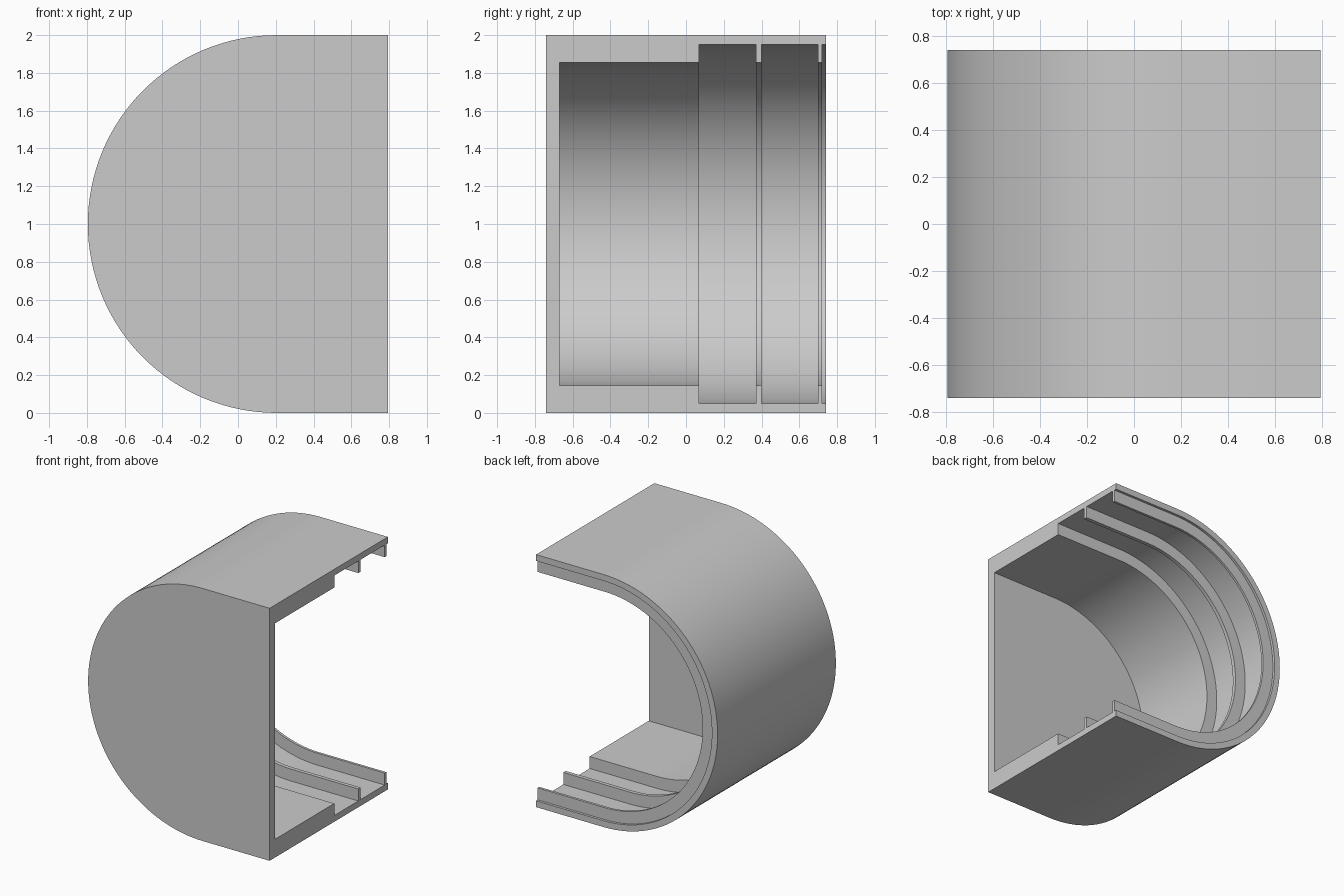
import bpy, bmesh
from math import pi, sin, cos

cube = bpy.data.objects.get("Cube")
if cube:
    bpy.data.objects.remove(cube, do_unlink=True)

# Single grey colour
grey = bpy.data.materials.new("light_grey")
grey.use_nodes = True
colour = (0.6, 0.6, 0.6, 1)
grey.diffuse_color = colour
grey.node_tree.nodes["Principled BSDF"].inputs["Base Color"].default_value = colour

EDGE_X, CENTRE_X, CENTRE_Z = 0.795, 0.205, 1.0
OUTER, GROOVE, BORE = 1.0, 0.95, 0.855
SEGMENTS = 64


def u_outline(bm, y, r):
    """Open U: straight top, half circle on the right, straight bottom."""
    arc = [(CENTRE_X - r * sin(pi * i / SEGMENTS), CENTRE_Z + r * cos(pi * i / SEGMENTS))
           for i in range(SEGMENTS + 1)]
    points = [(EDGE_X, CENTRE_Z + r)] + arc + [(EDGE_X, CENTRE_Z - r)]
    return [bm.verts.new((x, y, z)) for x, z in points]


# Wall section: outer skin, rear lip, then the grooves and ribs down to the floor of the bore
steps = [(-0.74, OUTER), (0.74, OUTER), (0.74, GROOVE), (0.72, GROOVE), (0.72, BORE),
         (0.70, BORE), (0.70, GROOVE), (0.40, GROOVE), (0.40, BORE), (0.37, BORE),
         (0.37, GROOVE), (0.07, GROOVE), (0.07, BORE), (-0.67, BORE)]

bm = bmesh.new()
rings = [u_outline(bm, y, r) for y, r in steps]
for a, b in zip(rings, rings[1:]):
    for i in range(len(a) - 1):
        bm.faces.new((a[i], a[i + 1], b[i + 1], b[i]))

# Front wall, outside and inside
bm.faces.new(rings[0])
bm.faces.new(rings[-1])
# Flat cut side: upper wall, lower wall and front wall edges
for end in (0, -1):
    bm.faces.new([ring[end] for ring in rings])
bm.faces.new((rings[0][0], rings[-1][0], rings[-1][-1], rings[0][-1]))
bmesh.ops.recalc_face_normals(bm, faces=bm.faces)

mesh = bpy.data.meshes.new("ribbed_housing")
bm.to_mesh(mesh)
bm.free()
mesh.materials.append(grey)
housing = bpy.data.objects.new("ribbed_housing", mesh)
bpy.context.collection.objects.link(housing)

# Smooth curved walls with sharp rib edges
bpy.context.view_layer.objects.active = housing
housing.select_set(True)
bpy.ops.object.shade_smooth_by_angle(angle=pi / 6)
